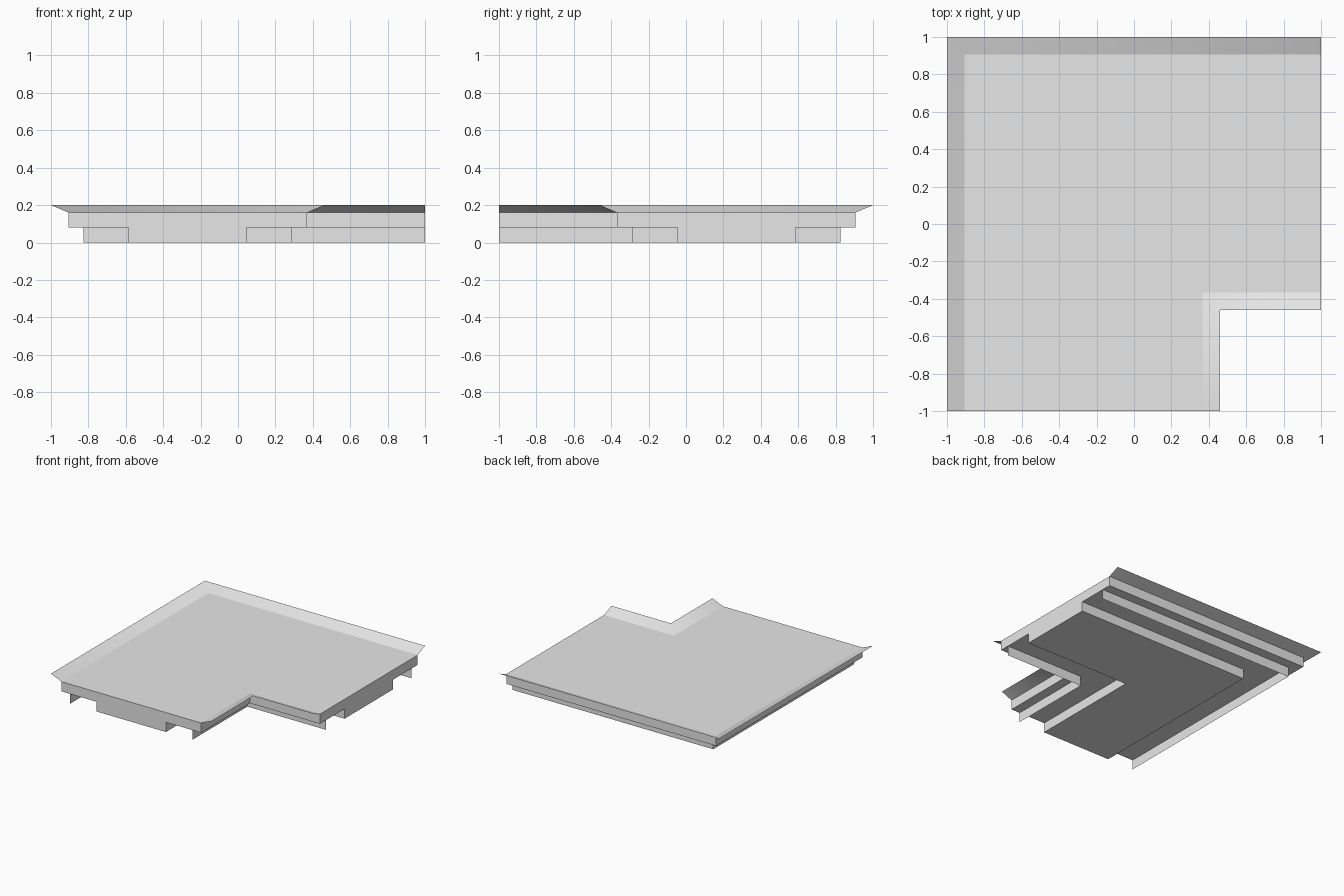
import bpy
import bmesh

# Remove the default cube
cube = bpy.data.objects.get("Cube")
if cube:
    bpy.data.objects.remove(cube, do_unlink=True)

# Single plain grey
grey = bpy.data.materials.new("plain grey")
grey.use_nodes = True
grey.diffuse_color = (0.8, 0.8, 0.8, 1)
grey.node_tree.nodes["Principled BSDF"].inputs["Base Color"].default_value = (0.8, 0.8, 0.8, 1)


def sweep_corner(name, profile, solid=False, smooth=False):
    """Sweep (offset, height) points along a mitred right-angle path."""
    bm = bmesh.new()
    stations = [
        [bm.verts.new((d, -1, z)) for d, z in profile],   # front end
        [bm.verts.new((d, -d, z)) for d, z in profile],   # mitre
        [bm.verts.new((1, -d, z)) for d, z in profile],   # side end
    ]
    count = len(profile)
    for a, b in zip(stations, stations[1:]):
        for j in range(count if solid else count - 1):
            k = (j + 1) % count
            bm.faces.new((a[j], a[k], b[k], b[j]))
    if solid:
        bm.faces.new(stations[0])
        bm.faces.new(stations[-1])
        bmesh.ops.recalc_face_normals(bm, faces=bm.faces[:])
    for face in bm.faces:
        face.smooth = smooth
    mesh = bpy.data.meshes.new(name)
    bm.to_mesh(mesh)
    bm.free()
    mesh.materials.append(grey)
    obj = bpy.data.objects.new(name, mesh)
    bpy.context.collection.objects.link(obj)
    return obj


# Deck with the narrower plinth beneath it
sweep_corner("deck_and_plinth", [
    (-0.905, 0.16), (0.365, 0.16), (0.365, 0.08), (0.045, 0.08),
    (0.045, 0), (-0.585, 0), (-0.585, 0.08), (-0.905, 0.08)], solid=True)

# Thin flared lips around the deck
sweep_corner("outer_lip", [(-1, 0.2), (-0.905, 0.16)], smooth=True)
sweep_corner("inner_lip", [(0.365, 0.16), (0.46, 0.2)], smooth=True)

# Thin hanging skirts under the deck
sweep_corner("outer_skirt", [(-0.825, 0), (-0.825, 0.08)])
sweep_corner("inner_skirt", [(0.285, 0.08), (0.285, 0)])
